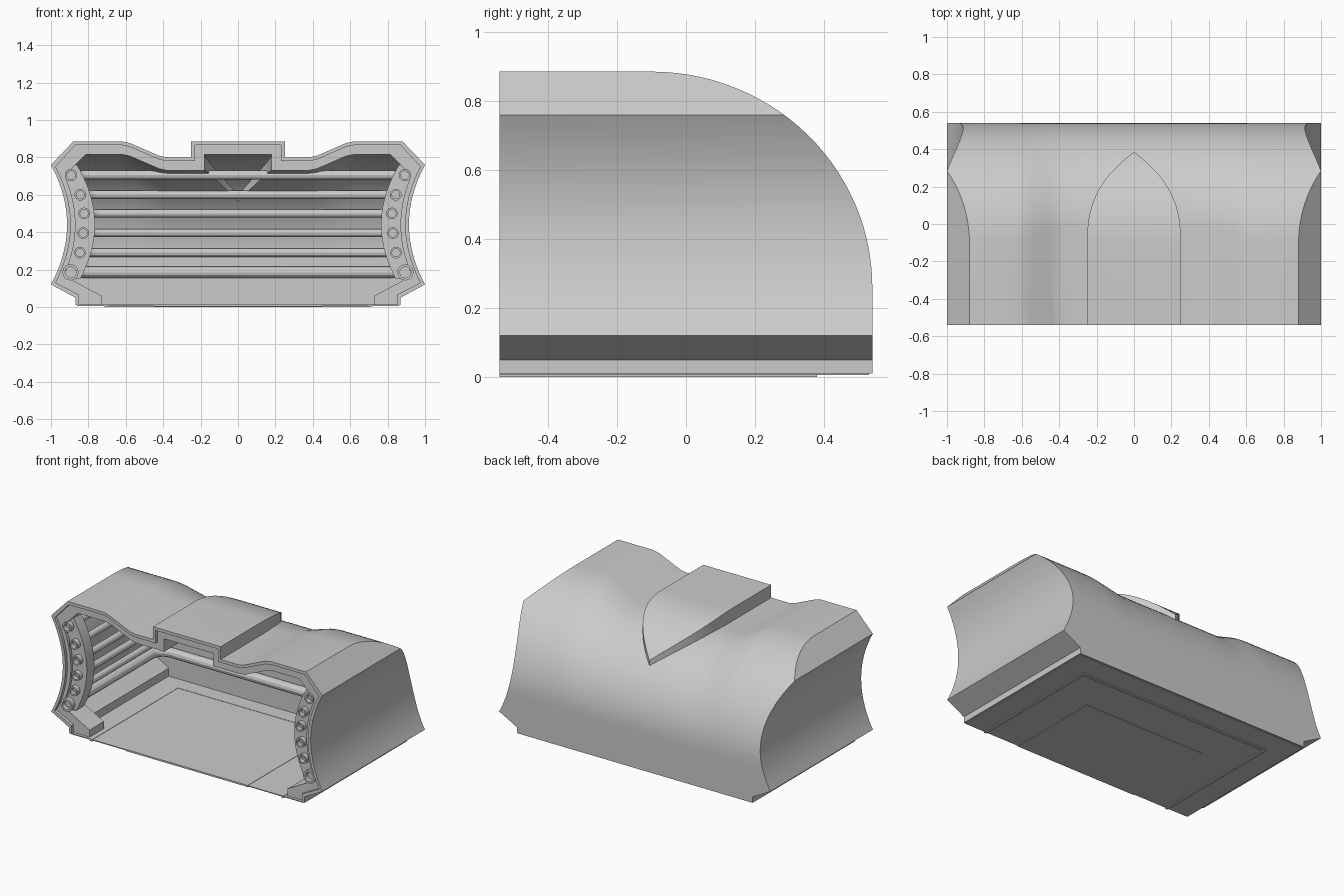
import bpy, bmesh, math

if "Cube" in bpy.data.objects:
    bpy.data.objects.remove(bpy.data.objects["Cube"])


def finish(name, bm, tri=False):
    bmesh.ops.recalc_face_normals(bm, faces=bm.faces)
    if tri:
        bmesh.ops.triangulate(bm, faces=bm.faces)
    me = bpy.data.meshes.new(name)
    bm.to_mesh(me)
    bm.free()
    ob = bpy.data.objects.new(name, me)
    bpy.context.collection.objects.link(ob)
    return ob


def prism(name, pts, lo, hi, axis='y'):
    """Extrude an XZ outline along y, or an XY outline along z."""
    bm = bmesh.new()
    place = (lambda p, t: (p[0], t, p[1])) if axis == 'y' else (lambda p, t: (p[0], p[1], t))
    a = [bm.verts.new(place(p, lo)) for p in pts]
    b = [bm.verts.new(place(p, hi)) for p in pts]
    n = len(pts)
    bm.faces.new(a)
    bm.faces.new(b[::-1])
    for i in range(n):
        bm.faces.new((a[i], b[i], b[(i + 1) % n], a[(i + 1) % n]))
    return finish(name, bm)


def box(name, x0, x1, y0, y1, z0, z1):
    return prism(name, [(x0, y0), (x1, y0), (x1, y1), (x0, y1)], z0, z1, 'z')


def mirrored(right):
    return right + [(-x, z) for x, z in reversed(right)]


def roof(name, columns, back, drop):
    """Loft of side curves: flat top, then a quarter ellipse down the back."""
    bm = bmesh.new()
    rows = []
    for x, h in columns:
        y0 = -0.1 + (0.885 - h) * 0.9
        pts = [(-0.7, -0.2), (-0.7, h - drop)]
        for i in range(29):
            t = math.pi / 2 * i / 28
            pts.append((y0 + (back - y0) * math.sin(t), 0.26 + (h - drop - 0.26) * math.cos(t)))
        pts.append((back, -0.2))
        rows.append([bm.verts.new((x, y, z)) for y, z in pts])
    for a, b in zip(rows, rows[1:]):
        for i in range(len(a)):
            j = (i + 1) % len(a)
            bm.faces.new((a[i], a[j], b[j], b[i]))
    bm.faces.new(rows[0])
    bm.faces.new(rows[-1][::-1])
    return finish(name, bm, True)


def boolean(ob, other, op):
    m = ob.modifiers.new(op, 'BOOLEAN')
    m.operation, m.object, m.solver = op, other, 'EXACT'
    bpy.context.view_layer.objects.active = ob
    bpy.ops.object.modifier_apply(modifier=m.name)
    bpy.data.objects.remove(other)


def arch(name, w, tip, n=20):
    """Pointed arch plan outline of the raised centre."""
    right = [(w, -0.8)]
    for i in range(n):
        t = i / n
        right.append((w * (1 - t ** 2.6), -0.1 + (tip + 0.1) * t))
    return prism(name, right + [(0, tip)] + [(-x, y) for x, y in reversed(right)], 0.3, 1.1, 'z')


def side_x(z):
    return 0.914 + 0.086 * ((z - 0.44) / 0.32) ** 2


def side_arc(z0, z1, inset, n=20):
    zs = [z0 + (z1 - z0) * i / n for i in range(n + 1)]
    return [(side_x(z) - inset, z) for z in zs]


def volume(name, back, drop, w, tip, outline, y0, y1):
    """Roof plus raised centre, trimmed by the front outline."""
    left = [(-1.1, .885), (-.62, .885), (-.58, .877), (-.54, .86), (-.46, .825), (-.42, .808), (-.38, .8)]
    body = roof(name, left + [(-x, h) for x, h in reversed(left)], back, drop)
    ridge = roof("ridge", [(-.5, .885), (.5, .885)], back, drop)
    boolean(ridge, arch("arch", w, tip), 'INTERSECT')
    boolean(body, ridge, 'UNION')
    boolean(body, prism("outline", mirrored(outline), y0, y1), 'INTERSECT')
    return body


# Shell: outer volume, minus a shallow rim recess, the front opening and a wider inner room
outer = [(.87, .01), (.87, .05)] + side_arc(.12, .76, 0) + [(.88, .885), (.76, 1.01)]
rim = [(.85, -.1), (.85, .065)] + side_arc(.13, .75, .02) + [(.87, .865), (.74, .995)]
inner = [(.73, -.1), (.73, .06), (.87, .135)] + side_arc(.17, .70, .045)
inner += [(.87, .76), (.82, .81), (.7, .93)]
room = [(.84, -.1), (.84, .065)] + side_arc(.135, .735, .04) + [(.87, .825), (.74, .955)]
shell = volume("shell", .54, 0, .25, .385, outer, -.54, .6)
boolean(shell, volume("rim_cut", .52, .02, .23, .365, rim, -.65, -.52), 'DIFFERENCE')
boolean(shell, volume("opening_cut", .47, .07, .18, .355, inner, -.65, -.36), 'DIFFERENCE')
boolean(shell, volume("room_cut", .47, .068, .182, .355, room, -.37, .6), 'DIFFERENCE')

# Curved end plates that hold the pipes
N = 20
for s, side in ((1, "right"), (-1, "left")):
    pts = [(s * x, z) for x, z in side_arc(.15, .76, .021)]
    pts += [(s * (.765 + .09 * ((.76 - .61 * i / N - .44) / .31) ** 2), .76 - .61 * i / N)
            for i in range(N + 1)]
    prism(side + "_pipe_plate", pts, -.5, -.42)


def collar(name, x, z, r):
    """Hollow ring around a pipe end."""
    bm = bmesh.new()
    prof = [(r, -.43), (r, -.53), (r * .68, -.53), (r * .68, -.43)]
    rings = [[bm.verts.new((x + q * math.cos(k * math.pi / 12), y, z + q * math.sin(k * math.pi / 12)))
              for k in range(24)] for q, y in prof]
    for i in range(4):
        a, b = rings[i], rings[(i + 1) % 4]
        for k in range(24):
            bm.faces.new((a[k], a[(k + 1) % 24], b[(k + 1) % 24], b[k]))
    finish(name, bm)


# U-shaped pipes round the inside wall, with end collars
for n, (x, z, r) in enumerate([(.895, .185, .043), (.845, .29, .031), (.828, .395, .031),
                               (.823, .5, .031), (.843, .6, .031), (.893, .705, .033)]):
    yb = .47 * math.sqrt(max(0, 1 - (max(0, z - .26) / .47) ** 2)) - .02
    c = .09
    right = [(x, -.5)] + [(x - c + c * math.cos(t * math.pi / 16), yb - c + c * math.sin(t * math.pi / 16))
                          for t in range(9)]
    path = mirrored(right)
    cu = bpy.data.curves.new("pipe_curve", 'CURVE')
    cu.dimensions = '3D'
    cu.bevel_depth = r * .72
    cu.bevel_resolution = 4
    sp = cu.splines.new('POLY')
    sp.points.add(len(path) - 1)
    for p, (px, py) in zip(sp.points, path):
        p.co = (px, py, z, 1)
    tmp = bpy.data.objects.new("tmp", cu)
    bpy.context.collection.objects.link(tmp)
    bpy.context.view_layer.update()
    me = bpy.data.meshes.new_from_object(tmp.evaluated_get(bpy.context.evaluated_depsgraph_get()))
    bpy.data.objects.remove(tmp)
    bpy.context.collection.objects.link(bpy.data.objects.new(f"pipe_{n + 1}", me))
    for s, side in ((1, "right"), (-1, "left")):
        collar(f"{side}_collar_{n + 1}", s * x, z, r)

# Floor with a U-shaped rail and a raised centre panel
box("floor", -.86, .86, -.538, .53, .006, .012)
box("left_floor_rail", -.715, -.695, -.54, .38, 0, .014)
box("right_floor_rail", .695, .715, -.54, .38, 0, .014)
box("back_floor_rail", -.695, .695, .36, .38, 0, .014)
box("floor_panel", -.45, .45, -.54, .1, .003, .014)

# Smooth shading with sharp edges kept
bpy.ops.object.select_all(action='DESELECT')
for ob in bpy.context.scene.objects:
    ob.select_set(True)
bpy.context.view_layer.objects.active = shell
bpy.ops.object.shade_smooth_by_angle(angle=math.radians(22))
